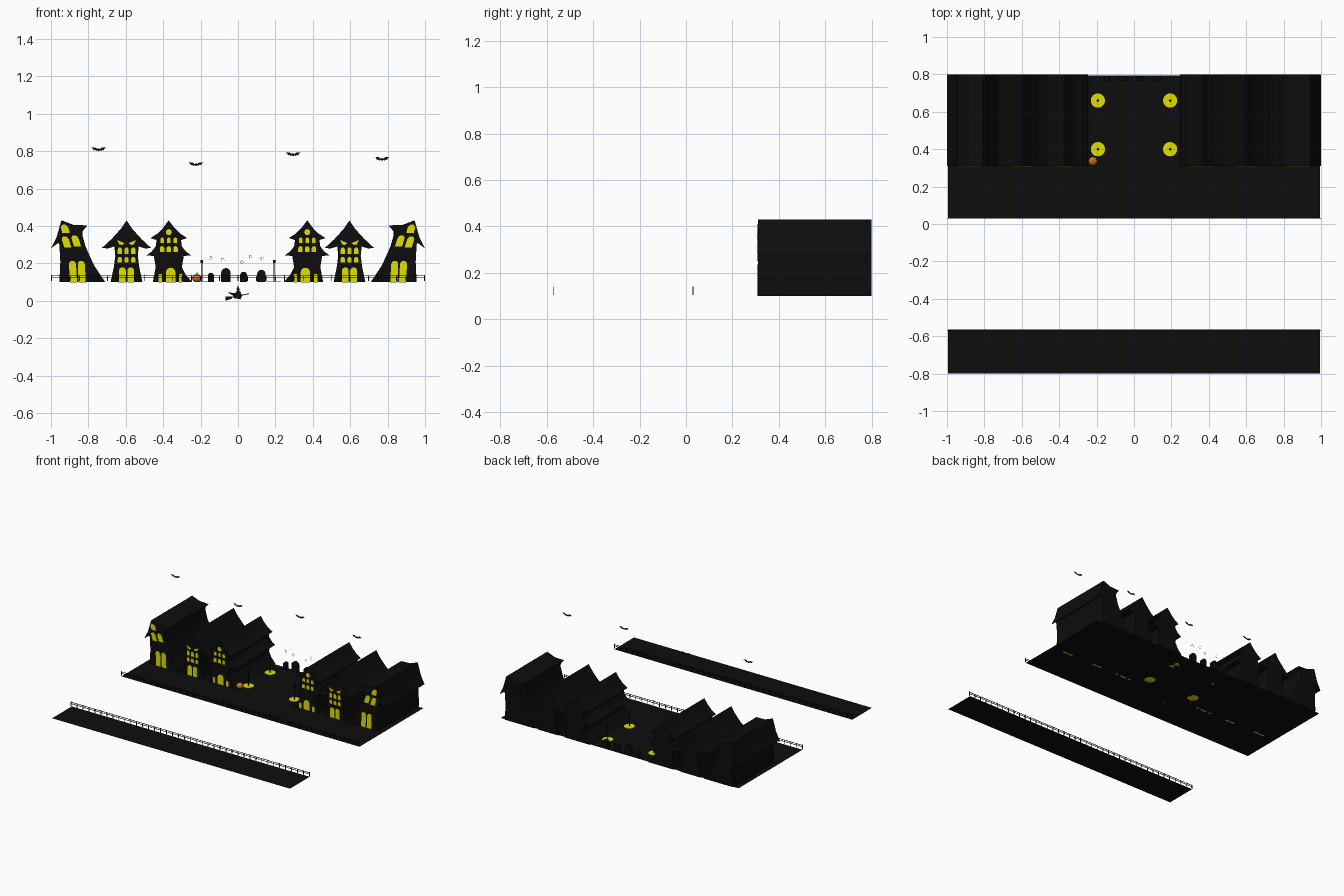
import bpy, bmesh, math
from mathutils import Vector

if "Cube" in bpy.data.objects:
    bpy.data.objects.remove(bpy.data.objects["Cube"])


def material(name, rgb):
    m = bpy.data.materials.new(name)
    m.diffuse_color = (*rgb, 1)
    m.use_nodes = True
    m.node_tree.nodes["Principled BSDF"].inputs["Base Color"].default_value = m.diffuse_color
    return m


BLACK = material("black", (0.004, 0.004, 0.004))
YELLOW = material("yellow", (0.75, 0.75, 0.0))
ORANGE = material("orange", (0.6, 0.18, 0.01))
BONE = material("bone", (0.35, 0.25, 0.12))


def finish(name, bm, mat):
    bmesh.ops.recalc_face_normals(bm, faces=bm.faces)
    me = bpy.data.meshes.new(name)
    bm.to_mesh(me)
    bm.free()
    me.materials.append(mat)
    ob = bpy.data.objects.new(name, me)
    bpy.context.collection.objects.link(ob)
    return ob


def add_outline(bm, pts, y0, y1):
    """Front outline in hundredths (x, z), extruded from y0 to y1 (flat when equal)."""
    face = bm.faces.new([bm.verts.new((x / 100, y0, z / 100)) for x, z in pts])
    if y1 != y0:
        ext = bmesh.ops.extrude_face_region(bm, geom=[face], use_keep_orig=True)
        vs = [g for g in ext["geom"] if isinstance(g, bmesh.types.BMVert)]
        bmesh.ops.translate(bm, verts=vs, vec=(0, y1 - y0, 0))


def cutout(name, outlines, y0, y1, mat):
    bm = bmesh.new()
    for pts in outlines:
        add_outline(bm, pts, y0, y1)
    return finish(name, bm, mat)


def arch(cx, z0, w, h, lean=0.0):
    r = w / 2
    pts = [(cx - r, z0), (cx + r, z0)]
    for i in range(9):
        a = math.pi * i / 8
        pts.append((cx + r * math.cos(a), z0 + h - r + r * math.sin(a)))
    return [(x + lean * (z - z0), z) for x, z in pts]


def disc(cx, cz, r, n=16):
    return [(cx + r * math.cos(math.tau * i / n), cz + r * math.sin(math.tau * i / n)) for i in range(n)]


def mirrored(half):
    return half + [(-x, z) for x, z in reversed(half) if x]


def shift(pts, dx, s):
    return [(s * (x + dx), z) for x, z in pts]


# House outlines and their glowing windows, drawn for the left side
leaning = [(-95.5, 10), (-95, 21), (-95.5, 30), (-96, 31), (-100, 28), (-97, 34), (-94.4, 43),
           (-88, 40.6), (-80.5, 40.3), (-83, 37.3), (-83.2, 35), (-81.5, 29), (-77, 19), (-71, 10)]
leaning_lights = [arch(-92, 36.3, 4, 4.5, -.25), arch(-91, 28.5, 3.8, 6, -.3), arch(-85.8, 29, 3.8, 6, -.3),
                  arch(-88, 9.9, 3.8, 11.5, -.05), arch(-83.3, 9.9, 3.8, 11.5, -.05)]
wide = mirrored([(0, 43), (3, 38.5), (8, 33), (13.2, 28.2), (10, 28), (6.5, 29), (6, 24), (6.8, 18), (8.5, 10)])
wide_lights = [[(s * 1, 30.8), (s * 5, 32.5), (s * 4, 30.2), (s * 2.5, 29.8)] for s in (-1, 1)]
wide_lights += [arch(x, 25, 2.2, 3.6) for x in (-3.6, 0, 3.6)]
wide_lights += [arch(x, 20.5, 2.2, 3) for x in (-3.6, 0, 3.6)]
wide_lights += [arch(x, 9.9, 3.6, 8) for x in (-2.2, 2.2)]
tiered = mirrored([(0, 43), (3, 39), (6, 36), (9.8, 33.5), (6.5, 32.5), (7, 29), (9, 26.5), (12, 24.2),
                   (8, 24), (7, 18), (8.5, 10)])
tiered[10:11] = [(9, 14), (12.5, 10)]
tiered_lights = [disc(0, 36.7, 1.6)]
tiered_lights += [arch(x, 31, 2, 2.8) for x in (-3.5, 0, 3.5)]
tiered_lights += [arch(x, 26, 2.4, 3.2) for x in (-3.6, 0, 3.6)]
tiered_lights += [arch(1, 9.9, 5, 7.8), arch(-4.6, 9.9, 2, 4.5), arch(6.4, 9.9, 2, 4.5)]

for side, s in (("left", 1), ("right", -1)):
    for kind, body, lights, dx in (("leaning", leaning, leaning_lights, 0),
                                   ("wide", wide, wide_lights, -59.6),
                                   ("tiered", tiered, tiered_lights, -37)):
        cutout(f"{side}_{kind}_house", [shift(body, dx, s)], .31, .8, BLACK)
        cutout(f"{side}_{kind}_windows", [shift(p, dx, s) for p in lights], .307, .32, YELLOW)

# Flat ground strips
for name, y0, y1 in (("village_ground", .03, .793), ("front_ground", -.8, -.565)):
    bm = bmesh.new()
    bm.faces.new([bm.verts.new(v) for v in ((-.995, y0, .1), (.995, y0, .1), (.995, y1, .1), (-.995, y1, .1))])
    finish(name, bm, BLACK)

# Spiked fences along the road
N = 40
for name, y in (("village_fence", .03), ("front_fence", -.57)):
    parts = []
    for i in range(N + 1):
        x = -99.7 + 199.4 * i / N
        top = 14.2 if i % 5 == 0 else 13.6
        parts.append([(x - .25, 10.5), (x + .25, 10.5), (x + .25, top - .8), (x, top), (x - .25, top - .8)])
    for z in (12.1, 13.2):
        parts.append([(-100, z), (100, z), (100, z + .3), (-100, z + .3)])
    cutout(name, parts, y - .0015, y + .0015, BLACK)


def cylinder(name, x, y, z0, z1, r, mat, n=16):
    bm = bmesh.new()
    bmesh.ops.create_cone(bm, cap_ends=True, segments=n, radius1=r, radius2=r, depth=z1 - z0)
    bmesh.ops.translate(bm, verts=bm.verts, vec=(x, y, (z0 + z1) / 2))
    return finish(name, bm, mat)


# Street lamps with pools of light
for x in (-.193, .193):
    for y in (.4, .66):
        cylinder("lamp_light_pool", x, y, .1, .103, .038, YELLOW, 32)
        cylinder("lamp_post", x, y, .1, .205, .003, BLACK, 8)
        cylinder("lamp_head", x, y, .203, .217, .007, BLACK, 8)

# Ribbed pumpkin with stalk
bm = bmesh.new()
bmesh.ops.create_uvsphere(bm, u_segments=32, v_segments=16, radius=.024)
for v in bm.verts:
    k = 1 + .06 * math.cos(8 * math.atan2(v.co.y, v.co.x))
    v.co = Vector((v.co.x * k - .22, v.co.y * k + .336, v.co.z * .9 + .121))
for f in bm.faces:
    f.smooth = True
finish("pumpkin", bm, ORANGE)
cylinder("pumpkin_stalk", -.22, .336, .14, .15, .003, BLACK, 8)

# Gravestones at the back of the square
cutout("gravestones", [arch(-14.5, 10, 3.2, 5), arch(-6.5, 10, 5, 7.5), arch(3, 10, 3.8, 5.5),
                       arch(12.5, 10, 4.6, 6.5)], .765, .79, BLACK)

# Wisps floating above the graves
curve = bpy.data.curves.new("wisps", "CURVE")
curve.dimensions = "3D"
curve.bevel_depth = .001
curve.bevel_resolution = 0
for x, z in ((-.147, .225), (-.083, .215), (.02, .203), (.065, .232), (.128, .222)):
    sp = curve.splines.new("POLY")
    sp.points.add(12)
    for i, p in enumerate(sp.points):
        a = i / 12 * 1.6 * math.pi
        p.co = (x + .009 * math.cos(a) * (1 - i / 20), .78, z + .006 * i / 12 + .011 * math.sin(a), 1)
curve.materials.append(BONE)
bpy.context.collection.objects.link(bpy.data.objects.new("wisps", curve))

# Flat bats in the sky
bat = mirrored([(0, .1), (.5, .6), (.7, .1), (1.8, 1.0), (3.9, .9), (3.0, .2), (2.7, -.6), (2.1, -.2), (1.4, -.9),
                (.9, -.5), (0, -1)])
for x, z in ((-74.5, 81), (-22.5, 73), (29.5, 78.3), (77, 75.8)):
    cutout("bat", [[(x + px, z + pz) for px, pz in bat]], .32, .32, BLACK)

# Flying rider on a broom, a flat silhouette
cutout("broom_rider", [
    [(-6.5, .9), (6, 3.6), (6, 4), (-6.5, 1.4)],                                    # broom handle
    [(-6.8, 0), (-3.2, 1.2), (-3.2, 2.2), (-6.8, 2.2)],                             # bristles
    [(-2, 1.4), (1.2, .8), (2.2, 2.6), (1.2, 5), (-.3, 5.6), (-1.5, 4), (-5.8, 4.6), (-3, 3)],  # robe
    disc(.2, 5.9, .7, 10),                                                          # head
    [(-1.3, 6.2), (1.5, 6), (.7, 6.6), (-.2, 8.3), (-.5, 6.7)],                     # hat
], .32, .32, BLACK)
